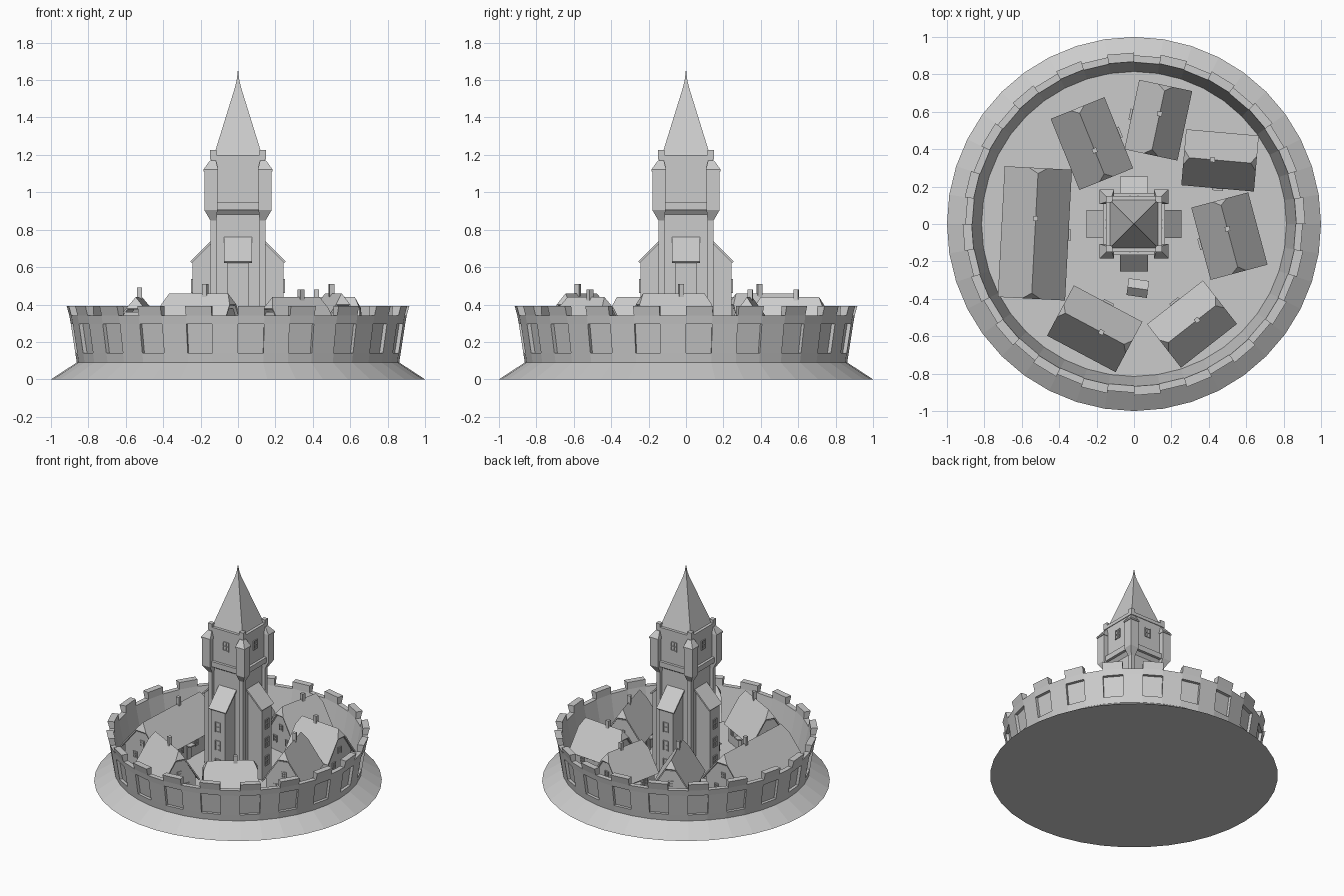
import bpy, bmesh, math
from mathutils import Matrix, Vector

if "Cube" in bpy.data.objects:
    bpy.data.objects.remove(bpy.data.objects["Cube"])

FLOOR = 0.09


def finish(bm, name, mat=None):
    bmesh.ops.recalc_face_normals(bm, faces=bm.faces)
    me = bpy.data.meshes.new(name)
    bm.to_mesh(me)
    bm.free()
    ob = bpy.data.objects.new(name, me)
    bpy.context.collection.objects.link(ob)
    if mat is not None:
        ob.matrix_world = mat
    return ob


def loft(name, rings, mat=None):
    """Stack of rectangles (x0, x1, y0, y1, z) joined into a closed solid."""
    bm = bmesh.new()
    loops = [[bm.verts.new(p) for p in ((a, c, z), (b, c, z), (b, d, z), (a, d, z))]
             for a, b, c, d, z in rings]
    for lo, hi in zip(loops, loops[1:]):
        for i in range(4):
            j = (i + 1) % 4
            bm.faces.new((lo[i], lo[j], hi[j], hi[i]))
    bm.faces.new(loops[0])
    bm.faces.new(loops[-1])
    return finish(bm, name, mat)


def box(name, x0, x1, y0, y1, z0, z1, mat=None):
    return loft(name, [(x0, x1, y0, y1, z0), (x0, x1, y0, y1, z1)], mat)


def prism(name, profile, h0, h1, axis, mat=None):
    """Extrude a (u, z) profile along 'x' or 'y' from h0 to h1."""
    bm = bmesh.new()
    put = (lambda u, z, h: (h, u, z)) if axis == 'x' else (lambda u, z, h: (u, h, z))
    a, b = [[bm.verts.new(put(u, z, h)) for u, z in profile] for h in (h0, h1)]
    bm.faces.new(a)
    bm.faces.new(b)
    for i in range(len(a)):
        j = (i + 1) % len(a)
        bm.faces.new((a[i], a[j], b[j], b[i]))
    return finish(bm, name, mat)


def window(name, x, y, z, w, h, mat):
    """Framed window with cross bars, facing local -y."""
    box(name + "_frame_left", x - w / 2, x - w / 2 + .005, y - .007, y + .004, z - h / 2, z + h / 2, mat)
    box(name + "_frame_right", x + w / 2 - .005, x + w / 2, y - .007, y + .004, z - h / 2, z + h / 2, mat)
    box(name + "_bar", x - .003, x + .003, y - .005, y + .004, z - h / 2, z + h / 2, mat)
    for s in (-1, 0, 1):
        zz = z + s * (h / 2 - .003)
        box(name + "_rail", x - w / 2, x + w / 2, y - .006, y + .004, zz - .003, zz + .003, mat)


# Sloping base, ring wall with recessed panels, merlons and courtyard floor
N = 40
profile = [(1.0, 0), (.862, FLOOR), (.870, .14), (.894, .297), (.902, .34), (.865, .34), (.815, FLOOR)]
bm = bmesh.new()
rings = [[bm.verts.new((r * math.cos(2 * math.pi * i / N - math.pi / 2),
                        r * math.sin(2 * math.pi * i / N - math.pi / 2), z)) for i in range(N)]
         for r, z in profile]
panels, merlons = [], []
for k in range(len(rings) - 1):
    for i in range(N):
        j = (i + 1) % N
        f = bm.faces.new((rings[k][i], rings[k][j], rings[k + 1][j], rings[k + 1][i]))
        if i % 2 == 0 and k == 2:
            panels.append(f)
        if i % 2 == 0 and k == 4:
            merlons.append(f)
bm.faces.new(rings[0])
bm.faces.new(rings[-1])
bmesh.ops.recalc_face_normals(bm, faces=bm.faces)
for f in bmesh.ops.extrude_discrete_faces(bm, faces=panels)['faces']:
    n = f.normal.copy()
    n.normalize()
    c = f.calc_center_median()
    out = Vector((c.x, c.y, 0)).normalized()
    for v in f.verts:
        v.co -= out * .022
for f in bmesh.ops.extrude_discrete_faces(bm, faces=merlons)['faces']:
    for v in f.verts:
        r = math.hypot(v.co.x, v.co.y)
        s = (.916 if r > .885 else .868) / r
        v.co = (v.co.x * s, v.co.y * s, .392)
finish(bm, "ring_wall")

# Tower core, belfry, cornice and spire
box("tower_shaft", -.125, .125, -.125, .125, FLOOR, .92)
loft("tower_upper", [(-.125, .125, -.125, .125, .88), (-.145, .145, -.145, .145, .905),
                     (-.145, .145, -.145, .145, 1.18)])
box("tower_cornice", -.15, .15, -.15, .15, 1.175, 1.2)
loft("spire", [(-s, s, -s, s, z) for s, z in ((.13, 1.195), (.125, 1.21), (.018, 1.555), (.007, 1.6), (.001, 1.65))])

# Four identical tower sides
for q in range(4):
    m = Matrix.Rotation(q * math.pi / 2, 4, 'Z')
    # corner pilaster, hanging turret and parapet corner
    box("corner_pilaster", .115, .148, -.148, -.115, FLOOR, .9, m)
    loft("corner_turret", [(.115, .148, -.148, -.115, .85), (.11, .18, -.18, -.11, .905),
                           (.11, .18, -.18, -.11, 1.115)], m)
    loft("turret_cap", [(.106, .185, -.185, -.106, 1.112), (.106, .185, -.185, -.106, 1.122),
                        (.118, .15, -.15, -.118, 1.17)], m)
    box("parapet_corner", .115, .15, -.15, -.115, 1.2, 1.225, m)
    box("belt_ledge", -.11, .11, -.165, -.14, .905, .945, m)
    window("belfry_window", 0, -.145, 1.08, .05, .07, m)
    # buttress annex with lean-to roof
    prism("annex", [(-.12, FLOOR), (-.244, FLOOR), (-.244, .635), (-.12, .755)], -.06, .06, 'x', m)
    prism("annex_roof", [(-.12, .765), (-.255, .63), (-.247, .622), (-.12, .749)], -.074, .074, 'x', m)
    for z in (.22, .36, .50):
        window("annex_window", 0, -.244, z, .045, .075, m)


def house(cx, cy, deg, length, width, ridge, chim, chim_off):
    m = Matrix.Translation((cx, cy, 0)) @ Matrix.Rotation(math.radians(deg), 4, 'Z')
    L, W, ze = length / 2, width / 2, .22
    slope = (ridge - ze) / W
    zc = ridge - .06
    c = .06 / slope
    # clipped-gable roof
    bm = bmesh.new()
    P = lambda x, y, z: bm.verts.new((x, y, z))
    r0, r1 = P(-L + .03, 0, ridge), P(L - .03, 0, ridge)
    for s in (-1, 1):
        bm.faces.new([P(-L, s * W, ze), P(L, s * W, ze), P(L, s * c, zc), r1, r0, P(-L, s * c, zc)])
    for s, r in ((-1, r0), (1, r1)):
        bm.faces.new([P(s * L, -c, zc), P(s * L, c, zc), r])
    bmesh.ops.remove_doubles(bm, verts=bm.verts, dist=1e-4)
    bmesh.ops.recalc_face_normals(bm, faces=bm.faces)
    if sum(f.normal.z for f in bm.faces) < 0:
        bmesh.ops.reverse_faces(bm, faces=bm.faces)
    me = bpy.data.meshes.new("house_roof")
    bm.to_mesh(me)
    bm.free()
    roof = bpy.data.objects.new("house_roof", me)
    bpy.context.collection.objects.link(roof)
    roof.matrix_world = m
    sol = roof.modifiers.new("thickness", 'SOLIDIFY')
    sol.thickness, sol.offset = .01, -1
    # walls with gables
    w, l = W - .025, L - .022
    zw = ze + .025 * slope - .012
    k = c + .004
    prism("house_walls", [(-w, FLOOR), (w, FLOOR), (w, zw), (k, zc - .02), (-k, zc - .02), (-w, zw)],
          -l, l, 'x', m)
    # chimney
    x = chim_off
    box("chimney", x - .013, x + .013, -.013, .013, ridge - .06, chim, m)
    # windows, doors and door canopies
    count = max(2, round(length / .16))
    for side in (0, 1):
        ms = m @ Matrix.Rotation(side * math.pi, 4, 'Z')
        for i in range(count):
            xx = -l + 2 * l * (i + .5) / count
            window("house_window", xx, -w, .185, .035, .05, ms)
        me_ = m @ Matrix.Rotation(math.pi / 2 + side * math.pi, 4, 'Z')
        for xx in (-.06, .06):
            window("gable_window", xx, -l, .18, .035, .05, me_)
        window("attic_window", 0, -l, .28, .035, .045, me_)
    door_side = -1 if Vector((cx, cy)).dot((m.to_3x3() @ Vector((0, 1, 0))).xy) > 0 else 1
    md = m if door_side < 0 else m @ Matrix.Rotation(math.pi, 4, 'Z')
    box("door", -.022, .022, -w - .006, -w + .005, FLOOR, .18, md)
    box("door_canopy", -.03, .03, -W - .012, -w, .19, .2, md)


# Houses around the courtyard
house(-.53, -.05, 87, .70, .36, .44, .49, .08)
house(-.225, .43, -68, .41, .31, .46, .51, .04)
house(.13, .555, 78, .38, .29, .44, .48, .035)
house(.46, .34, -5, .39, .30, .44, .48, -.04)
house(.51, -.065, -75, .40, .315, .46, .51, -.04)
house(.31, -.535, 38, .38, .295, .44, .48, .035)
house(-.21, -.56, -28, .415, .305, .46, .51, .04)

# Small shed in the courtyard
m = Matrix.Translation((.02, -.345, 0)) @ Matrix.Rotation(math.radians(-8), 4, 'Z')
box("shed_body", -.045, .045, -.03, .03, FLOOR, .15, m)
prism("shed_roof", [(-.043, .145), (.048, .145), (.0, .185)], -.055, .055, 'x', m)
